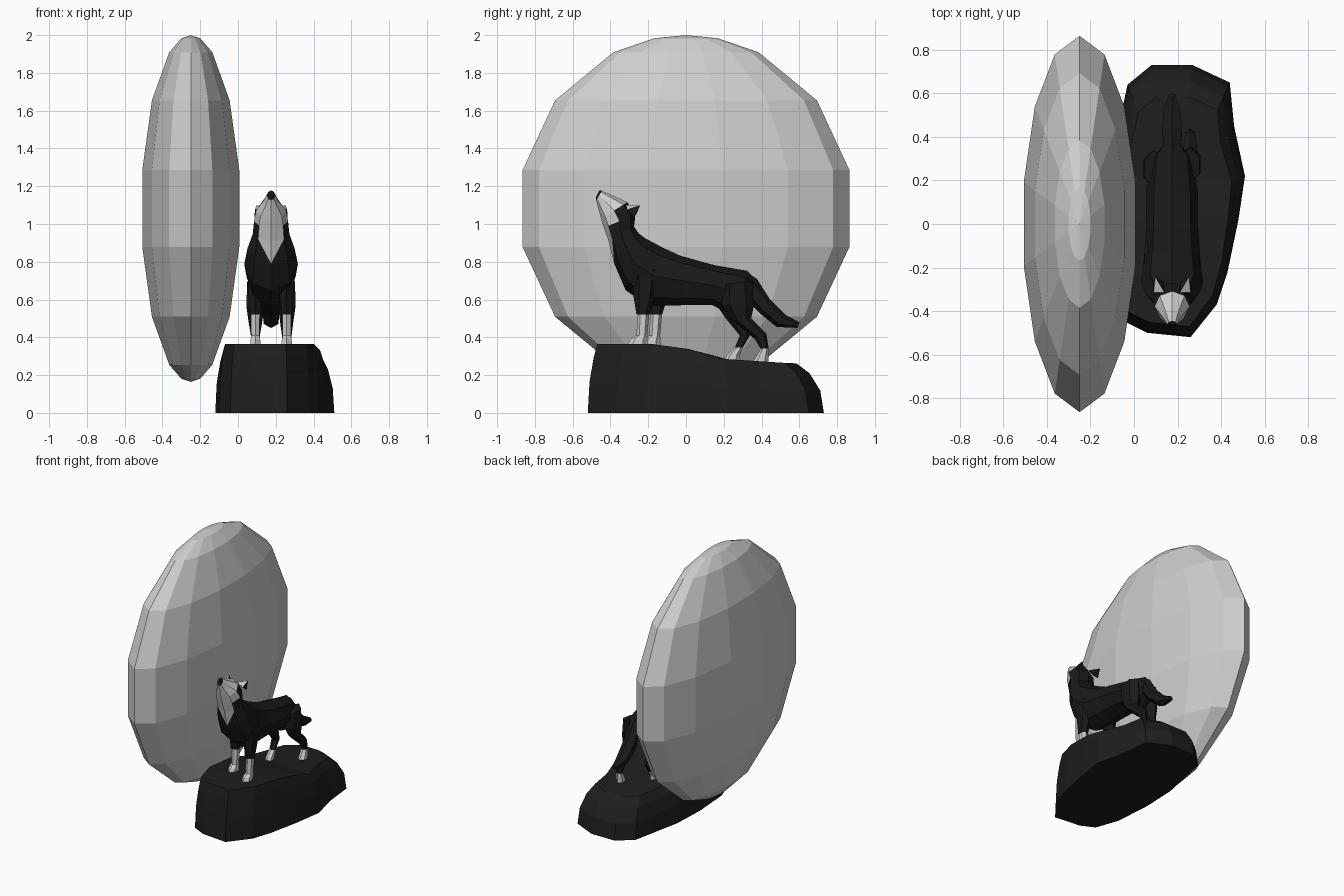
import bpy, bmesh, math
from mathutils import Vector

if "Cube" in bpy.data.objects:
    bpy.data.objects.remove(bpy.data.objects["Cube"])

CX = 0.175  # centre plane of the animal


def material(name, v):
    m = bpy.data.materials.new(name)
    m.diffuse_color = (*v, 1)
    m.use_nodes = True
    m.node_tree.nodes["Principled BSDF"].inputs["Base Color"].default_value = m.diffuse_color
    return m


pale = material("pale_grey", (0.62, 0.62, 0.62))
black = material("fur_black", (0.010, 0.010, 0.010))
stone = material("rock_black", (0.013, 0.013, 0.013))
white = material("fur_white", (0.62, 0.62, 0.62))


def finish(bm, name, mats):
    bmesh.ops.recalc_face_normals(bm, faces=bm.faces)
    me = bpy.data.meshes.new(name)
    bm.to_mesh(me)
    bm.free()
    for m in mats:
        me.materials.append(m)
    ob = bpy.data.objects.new(name, me)
    bpy.context.collection.objects.link(ob)
    return ob


def skin(bm, rings, paint=lambda s, i: 0):
    """Join closed rings with quads and cap both ends."""
    vs = [[bm.verts.new(p) for p in r] for r in rings]
    n = len(vs[0])
    for s in range(len(vs) - 1):
        for i in range(n):
            j = (i + 1) % n
            f = bm.faces.new((vs[s][i], vs[s][j], vs[s + 1][j], vs[s + 1][i]))
            f.material_index = paint(s, i)
    return vs


def loft(name, stations, x=CX, n=8, paint=lambda s, i: 0, end=0):
    """Stations are (y, z of back point, y, z of front point, half width)."""
    bm = bmesh.new()
    rings = []
    for ya, za, yb, zb, w in stations:
        a, b = Vector((x, ya, za)), Vector((x, yb, zb))
        mid, half = (a + b) / 2, (a - b) / 2
        rings.append([mid + half * math.cos(t) + Vector((w * math.sin(t), 0, 0))
                      for t in (2 * math.pi * k / n for k in range(n))])
    vs = skin(bm, rings, paint)
    bm.faces.new(vs[0])
    bm.faces.new(vs[-1]).material_index = end
    return bm, vs


# moon: flattened faceted ball
bm = bmesh.new()
el = [-79, -64.3, -38.6, -12.86, 12.86, 38.6, 64.3, 79]
rings = []
for e in map(math.radians, el):
    rings.append([Vector((-0.25 + 0.27 * math.cos(e) * math.sin(t),
                          0.887 * math.cos(e) * math.cos(t),
                          1.082 + 0.918 * math.sin(e)))
                  for t in (2 * math.pi * k / 14 for k in range(14))])
vs = skin(bm, rings)
for ring, z in ((vs[0], 0.164), (vs[-1], 2.0)):
    pole = bm.verts.new((-0.25, 0, z))
    for i in range(14):
        bm.faces.new((ring[i], ring[(i + 1) % 14], pole))
finish(bm, "moon", [pale])

# rock: outline stepped inwards to a sloping top
right = [(.26, -.52), (.38, -.37), (.43, -.22), (.48, .02),
         (.51, .22), (.46, .45), (.44, .65), (.27, .73)]
left = [(.06, -.50), (-.04, -.45), (-.10, -.28), (-.12, 0),
        (-.11, .25), (-.06, .50), (-.03, .64), (.08, .73)]
heights = [(-9, .372), (-.08, .365), (.2, .285), (.57, .262), (9, .262)]


def top_z(y):
    for (a, za), (b, zb) in zip(heights, heights[1:]):
        if y <= b:
            return za + (zb - za) * (y - a) / (b - a)


bm = bmesh.new()
rings = []
for frac, front, back in ((0, 1, 1), (.45, .985, .97), (.8, .95, .88), (1, .92, .77)):
    ring = []
    for x, y in right + left[::-1]:
        k = min(1, max(0, (y + .45) / .9))
        s = front + (back - front) * k
        px, py = .19 + (x - .19) * s, .1 + (y - .1) * s
        ring.append(Vector((px, py, frac * top_z(py))))
    rings.append(ring)
vs = skin(bm, rings)
bm.faces.new(vs[0])
t, n = vs[-1], 16
for k in range(7):
    bm.faces.new((t[k], t[k + 1], t[n - 2 - k], t[n - 1 - k]))
finish(bm, "rock", [stone])

# body with raised head; face and throat are white
body = [(.37, .70, .33, .58, .05), (.325, .752, .26, .51, .10),
        (.15, .782, .14, .57, .118), (-.03, .832, -.02, .57, .12),
        (-.13, .878, -.20, .565, .13), (-.217, .925, -.32, .65, .142),
        (-.25, .95, -.38, .79, .125), (-.275, .985, -.41, .91, .097),
        (-.268, 1.05, -.435, .98, .09), (-.31, 1.115, -.45, 1.03, .08),
        (-.39, 1.152, -.465, 1.085, .042), (-.445, 1.176, -.475, 1.125, .022),
        (-.458, 1.178, -.476, 1.145, .014)]


def coat(s, i):
    if s in (7, 8):
        return 1 if i in (2, 3, 4, 5) and s == 8 or i in (3, 4) else 0
    return 1 if s in (9, 10) else 0


bm, vs = loft("body", body, paint=coat)
# pointed lower end of the white throat
for i in (3, 5):
    quad = [f for f in vs[6][4].link_faces if vs[7][i] in f.verts]
    bmesh.utils.face_split(quad[0], vs[6][4], vs[7][i])
    for f in vs[6][4].link_faces:
        if vs[7][4] in f.verts and vs[7][i] in f.verts:
            f.material_index = 1
finish(bm, "body_and_head", [black, white])

# ears, swept back
for side, label in ((-1, "left"), (1, "right")):
    bm = bmesh.new()
    base = [(.035, -.315, 1.10), (.085, -.315, 1.075), (.088, -.275, 1.04), (.04, -.265, 1.05)]
    bv = [bm.verts.new((CX + side * x, y, z)) for x, y, z in base]
    tip = bm.verts.new((CX + side * .078, -.242, 1.098))
    bm.faces.new(bv)
    for i in range(4):
        bm.faces.new((bv[i], bv[(i + 1) % 4], tip)).material_index = int(i == 0)
    finish(bm, label + "_ear", [black, white])

# tail
tail = [(.32, .745, .29, .63, .045), (.375, .71, .34, .58, .045),
        (.445, .60, .40, .52, .052), (.525, .52, .48, .455, .045),
        (.60, .48, .59, .45, .018)]
bm, vs = loft("tail", tail, n=6)
finish(bm, "tail", [black])


def leg(name, stations, x, first_white):
    bm, _ = loft(name, stations, x, 6, lambda s, i: int(s >= first_white), 1)
    finish(bm, name, [black, white])


# front legs with white lower halves and paws
for name, x, dy in (("front_right_leg", .258, 0), ("front_left_leg", .092, .068)):
    leg(name, [(-.13, .76, -.29, .76, .05), (-.16, .63, -.28, .63, .042),
               (-.195, .52, -.262, .52, .033), (-.195, .52, -.258, .52, .027),
               (-.205, .41, -.262, .41, .025), (-.203, .39, -.295, .39, .03),
               (-.203, .362, -.31, .362, .032)][:] if dy == 0 else
        [(a + dy, b, c + dy, d, w) for a, b, c, d, w in
         [(-.13, .76, -.29, .76, .05), (-.16, .63, -.28, .63, .042),
          (-.195, .52, -.262, .52, .033), (-.195, .52, -.258, .52, .027),
          (-.205, .41, -.262, .41, .025), (-.203, .385, -.295, .385, .03),
          (-.203, .35, -.31, .35, .032)]], x, 3)

# back legs, the left one stepping forward
leg("back_right_leg", [(.35, .70, .19, .68, .05), (.36, .57, .19, .57, .055),
                       (.345, .50, .245, .49, .042), (.425, .42, .365, .39, .028),
                       (.438, .34, .395, .34, .023), (.437, .305, .375, .305, .027),
                       (.437, .265, .35, .265, .03)], .258, 4)
leg("back_left_leg", [(.34, .70, .17, .68, .05), (.34, .57, .17, .56, .055),
                      (.325, .48, .21, .50, .042), (.338, .41, .285, .41, .028),
                      (.30, .345, .258, .345, .023), (.285, .305, .215, .305, .027),
                      (.285, .265, .195, .27, .03)], .092, 4)
